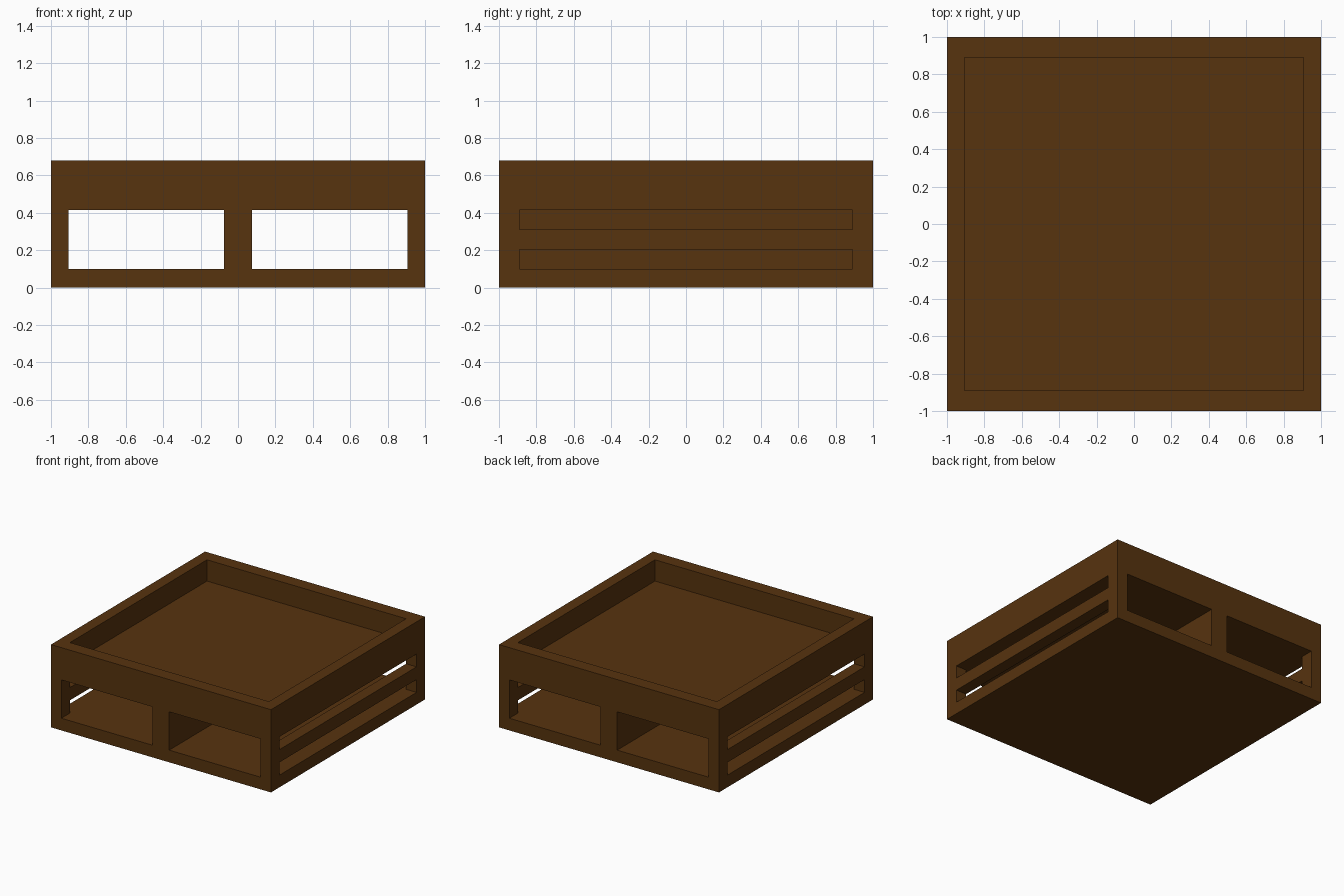
import bpy
import bmesh
from math import copysign

cube = bpy.data.objects.get("Cube")
if cube:
    bpy.data.objects.remove(cube, do_unlink=True)

# Key dimensions
HALF = 1.0
INNER_X, INNER_Y = 0.905, 0.89
BASE_TOP, SLAT_LOW, SLAT_HIGH = 0.10, 0.205, 0.31
TRAY_LOW, TRAY_FLOOR, TOP = 0.415, 0.505, 0.68
DIVIDER = 0.075

wood = bpy.data.materials.new("dark_brown_wood")
wood.use_nodes = True
colour = (0.095, 0.033, 0.0045, 1)
wood.diffuse_color = colour
wood.node_tree.nodes["Principled BSDF"].inputs["Base Color"].default_value = colour


def box(name, x, y, z, shape=None):
    """Box spanning the given (low, high) ranges, optionally reshaped."""
    bm = bmesh.new()
    bmesh.ops.create_cube(bm, size=1)
    for v in bm.verts:
        v.co = [r[0] if c < 0 else r[1] for c, r in zip(v.co, (x, y, z))]
    if shape:
        shape(bm)
    mesh = bpy.data.meshes.new(name)
    bm.to_mesh(mesh)
    bm.free()
    mesh.materials.append(wood)
    obj = bpy.data.objects.new(name, mesh)
    bpy.context.collection.objects.link(obj)
    return obj


def sink_tray(bm):
    """Inset the top face into a rim, then sink it to the tray floor."""
    bm.normal_update()
    top = max(bm.faces, key=lambda f: f.calc_center_median().z)
    bmesh.ops.inset_individual(bm, faces=[top], thickness=0.1)
    for v in top.verts:
        v.co.x = copysign(INNER_X, v.co.x)
        v.co.y = copysign(INNER_Y, v.co.y)
    floor = bmesh.ops.extrude_discrete_faces(bm, faces=[top])["faces"][0]
    for v in floor.verts:
        v.co.z = TRAY_FLOOR


full = (-HALF, HALF)

# Base slab, tray top and central divider
box("base", full, full, (0, BASE_TOP))
box("tray_top", full, full, (TRAY_LOW, TOP), sink_tray)
box("divider", (-DIVIDER, DIVIDER), full, (BASE_TOP, TRAY_LOW))

# Corner posts and side slats
for side, sx in (("left", 1), ("right", -1)):
    x = sorted((sx * INNER_X, sx * HALF))
    box(side + "_slat", x, (-INNER_Y, INNER_Y), (SLAT_LOW, SLAT_HIGH))
    for end, sy in (("front", -1), ("back", 1)):
        y = sorted((sy * INNER_Y, sy * HALF))
        box(f"{end}_{side}_post", x, y, (BASE_TOP, TRAY_LOW))
